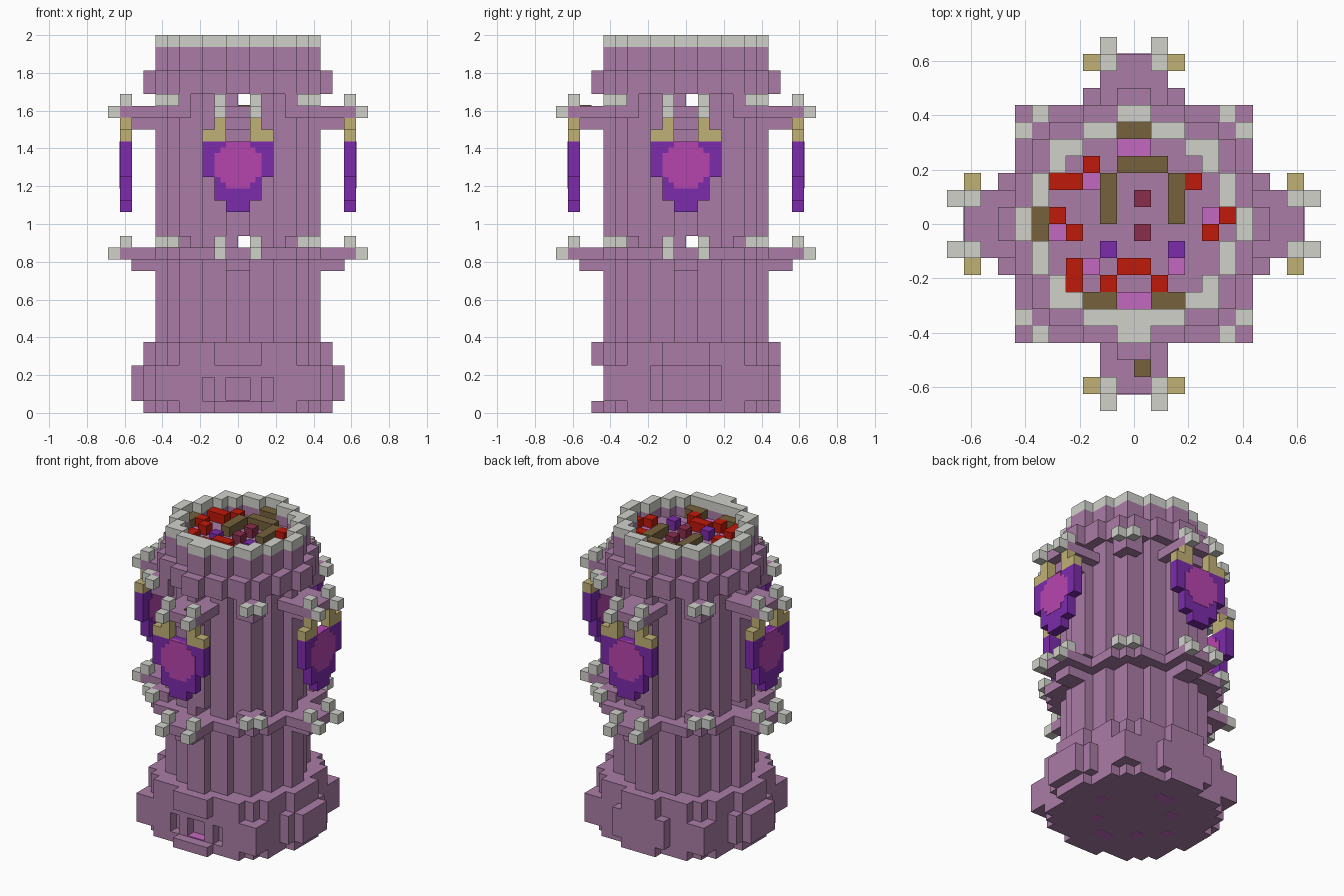
import bpy
import bmesh
import math
from mathutils import Matrix, Vector

U = 1 / 16  # edge of one block

old = bpy.data.objects.get("Cube")
if old:
    bpy.data.objects.remove(old, do_unlink=True)


def material(name, r, g, b):
    m = bpy.data.materials.new(name)
    m.use_nodes = True
    m.diffuse_color = (r, g, b, 1)
    m.node_tree.nodes["Principled BSDF"].inputs["Base Color"].default_value = (r, g, b, 1)
    return m


mauve = material("mauve stone", .40, .2, .38)
grey = material("pale grey", .64, .64, .6)
tan = material("tan strap", .53, .44, .18)
violet = material("violet cloth", .2, .025, .41)
magenta = material("magenta emblem", .47, .06, .43)
red = material("red block", .52, .01, .003)
brown = material("brown wood", .18, .12, .045)
maroon = material("maroon block", .25, .026, .07)
pink = material("pink tile", .55, .14, .53)


def block(x0, x1, y0, y1, z0, z1):
    """Set of unit cells filling a box."""
    return {(x, y, z) for x in range(x0, x1) for y in range(y0, y1) for z in range(z0, z1)}


def round_plan(steps, z0, z1):
    """Stepped round slab, symmetric in both axes and the diagonal."""
    out = set()
    for a, b in steps:
        out |= block(-a, a, -b, b, z0, z1) | block(-b, b, -a, a, z0, z1)
    return out


def four(cells):
    """Repeat cells on all four sides."""
    out = set(cells)
    for _ in range(3):
        cells = {(-y - 1, x, z) for x, y, z in cells}
        out |= cells
    return out


def mirror_x(cells):
    return cells | {(-x - 1, y, z) for x, y, z in cells}


def finish(name, bm, mat):
    mesh = bpy.data.meshes.new(name)
    bm.to_mesh(mesh)
    bm.free()
    mesh.materials.append(mat)
    obj = bpy.data.objects.new(name, mesh)
    bpy.context.collection.objects.link(obj)
    return obj


def skin(name, cells, mat):
    """Outer surface of a set of cells, with flat areas merged."""
    bm = bmesh.new()
    verts = {}
    for cell in cells:
        for a in range(3):
            b, c = (a + 1) % 3, (a + 2) % 3
            for side in (0, 1):
                near = list(cell)
                near[a] += 2 * side - 1
                if tuple(near) in cells:
                    continue
                quad = []
                for i, j in ((0, 0), (1, 0), (1, 1), (0, 1)):
                    p = list(cell)
                    p[a] += side
                    p[b] += i
                    p[c] += j
                    p = tuple(p)
                    if p not in verts:
                        verts[p] = bm.verts.new(Vector(p) * U)
                    quad.append(verts[p])
                bm.faces.new(quad if side else quad[::-1])
    bmesh.ops.dissolve_limit(bm, angle_limit=math.radians(1), verts=bm.verts, edges=bm.edges)
    return finish(name, bm, mat)


def plates(name, boxes, mat):
    """Plain boxes given as (low corner, high corner) in blocks."""
    bm = bmesh.new()
    for lo, hi in boxes:
        lo, hi = Vector(lo) * U, Vector(hi) * U
        m = Matrix.Translation((lo + hi) / 2) @ Matrix.Diagonal((*(hi - lo), 1))
        bmesh.ops.create_cube(bm, size=1, matrix=m)
    return finish(name, bm, mat)


def around(obj):
    """Copies of an object on the other three sides."""
    for k, side in enumerate(("left", "back", "right"), 1):
        twin = obj.copy()
        twin.name = side + "_" + obj.name
        twin.rotation_euler.z = k * math.pi / 2
        bpy.context.collection.objects.link(twin)
    obj.name = "front_" + obj.name


SHAFT = [(7, 1), (6, 3), (5, 5)]
BAND = [(8, 1), (7, 3), (6, 5)]
RING = [(8, 2), (7, 5), (6, 6)]
HOLLOW = [(6, 1), (5, 3), (4, 4)]

# Shaft with narrow through windows, front niche slots and a sunken roof
column = round_plan(SHAFT, 0, 31)
hollow = round_plan(HOLLOW, 30, 32) - block(-1, 1, -6, -5, 30, 32)
slots = mirror_x(block(2, 3, -7, -6, 1, 3) | block(0, 1, -7, -6, 1, 3))
windows = set()
for z in (14, 26):
    windows |= block(0, 1, -7, 7, z, z + 1) | block(-7, 7, 0, 1, z, z + 1)
skin("shaft", column - hollow - windows - slots, mauve)
skin("rim", round_plan(SHAFT, 31, 32) - hollow, grey)

# Base: foot, wide square tier with side bumps, upper tier
base = round_plan(RING, 0, 1) | round_plan([(7, 7), (8, 3)], 1, 4) | round_plan(RING, 4, 6)
base |= block(-9, 9, -2, 2, 1, 4)
base -= block(-3, 3, -8, -7, 1, 4)
skin("base", base - column - slots, mauve)
plates("niche_floor", [((-1, -7, 1), (1, -6, 1.1))], pink)

# Two collars with arms, corner blocks and pale tips
for name, z, plan in (("lower", 13, RING), ("upper", 25, RING[:1])):
    collar = round_plan(plan, z, z + 1)
    collar |= four(block(-2, 2, -10, -7, z, z + 1) | block(-1, 1, -9, -6, z - 1, z))
    collar |= four(block(4, 6, 4, 6, z, z + 2))
    skin(name + "_collar", collar - column, mauve)
    tips = mirror_x(block(1, 2, -11, -10, z, z + 1) | block(1, 2, -10, -9, z + 1, z + 2))
    tips |= mirror_x(block(5, 6, -7, -6, z + 1, z + 2) | block(6, 7, -6, -5, z + 1, z + 2))
    skin(name + "_tips", four(tips), grey)
plates("front_arm_plank", [((0, -9, 26), (1, -8, 26.1))], brown)

# Thick band under the crown
skin("crown_band", round_plan(BAND, 27, 29) - column, mauve)

# Hanging banners with straps and emblems on both faces
cloth = block(-3, 3, -10, -9, 20, 23) | block(-2, 2, -10, -9, 18, 20) | block(-1, 1, -10, -9, 17, 18)
around(skin("banner", cloth, violet))
around(skin("strap", mirror_x(block(1, 3, -10, -9, 23, 24) | block(1, 2, -10, -9, 24, 25)), tan))
emblem = [((-w, -10.03, 21 - h), (w, -8.97, 21 + h)) for w, h in ((1, 2), (1.5, 1.5), (2, 1))]
around(plates("emblem", emblem, magenta))

# Roof clutter, laid out as a plan seen from above
PLAN = """
.....BB.....
.....PP.....
...R.BBB....
.RRPB...BR..
....B.M.B...
BR..B...B.PR
BPR...M...R.
....V...V...
..RP.RR.P...
..R.R..R....
...BBPPBB...
""".split()


def spots(letter):
    return [(i - 6, 5 - j) for j, row in enumerate(PLAN) for i, c in enumerate(row) if c == letter]


for letter, name, mat in (("R", "red_blocks", red), ("B", "wood_beams", brown),
                          ("M", "maroon_blocks", maroon), ("V", "violet_blocks", violet)):
    skin(name, {(x, y, 30) for x, y in spots(letter)}, mat)

# Thin tiles on the roof and under the foot
for name, low, high in (("roof_tiles", 30, 30.1), ("foot_tiles", -.01, .01)):
    plates(name, [((x, y, low), (x + 1, y + 1, high)) for x, y in spots("P")], pink)
